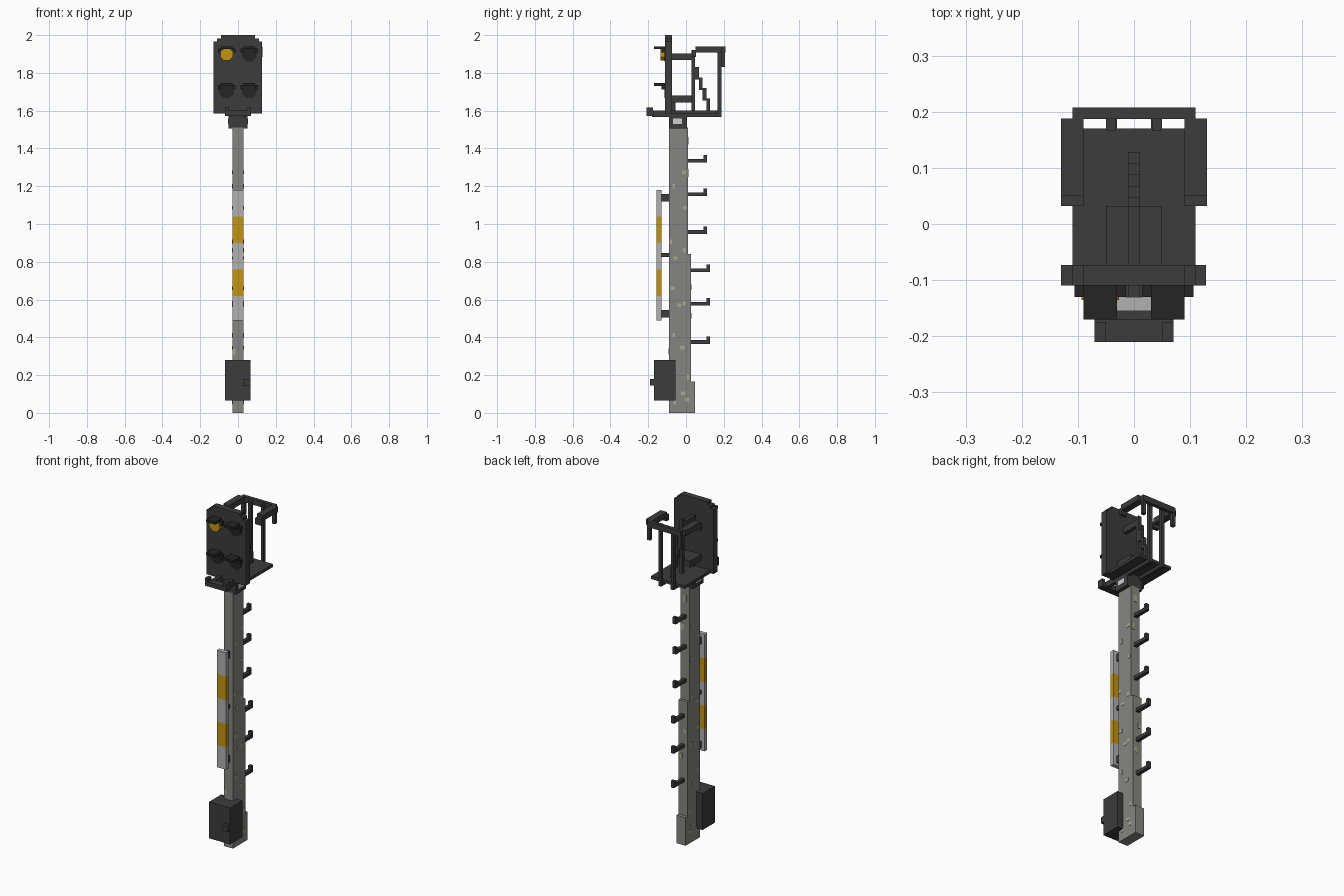
import bpy
import bmesh
import math
from mathutils import Matrix, Vector

cube = bpy.data.objects.get("Cube")
if cube:
    bpy.data.objects.remove(cube, do_unlink=True)


def material(name, r, g, b):
    m = bpy.data.materials.new(name)
    m.use_nodes = True
    m.diffuse_color = (r, g, b, 1)
    m.node_tree.nodes["Principled BSDF"].inputs["Base Color"].default_value = (r, g, b, 1)
    return m


dark = material("dark_metal", 0.045, 0.045, 0.045)
black = material("black", 0.018, 0.018, 0.018)
grey = material("pole_grey", 0.235, 0.235, 0.22)
light = material("light_grey", 0.44, 0.44, 0.44)
yellow = material("signal_yellow", 0.55, 0.3, 0.006)
lichen = material("pale_lichen", 0.4, 0.4, 0.29)
pale = material("pale_panel", 0.62, 0.62, 0.62)


def finish(name, bm, mat):
    me = bpy.data.meshes.new(name)
    bm.to_mesh(me)
    bm.free()
    me.materials.append(mat)
    ob = bpy.data.objects.new(name, me)
    bpy.context.collection.objects.link(ob)
    return ob


def boxes(name, mat, *ranges):
    """One object from boxes given as (x0, x1), (y0, y1), (z0, z1)."""
    bm = bmesh.new()
    for spans in ranges:
        lo, hi = (Vector(v) for v in zip(*spans))
        mtx = Matrix.Translation((lo + hi) / 2) @ Matrix.Diagonal((hi - lo).to_4d())
        bmesh.ops.create_cube(bm, size=1, matrix=mtx)
    return finish(name, bm, mat)


def both(x0, x1, y, z):
    return ((x0, x1), y, z), ((-x1, -x0), y, z)


def lens(name, mat, x, z, radius, y0, y1):
    bm = bmesh.new()
    mtx = (Matrix.Translation((x, (y0 + y1) / 2, z)) @ Matrix.Rotation(math.pi / 2, 4, 'X')
           @ Matrix.Rotation(math.pi / 8, 4, 'Z'))
    bmesh.ops.create_cone(bm, cap_ends=True, segments=8, radius1=radius, radius2=radius,
                          depth=y1 - y0, matrix=mtx)
    return finish(name, bm, mat)


# Pole, stepped at the back
W = (-0.03, 0.03)
boxes("pole", grey, (W, (-0.09, 0.01), (0, 1.51)))
boxes("pole_lower_back", grey, (W, (0.01, 0.027), (0, 0.84)))
boxes("pole_foot", grey, (W, (0.027, 0.047), (0, 0.165)))

# Lichen patches as thin plates on the pole
spots = [(-0.01, 1.275), (-0.065, 1.2), (-0.005, 1.085), (-0.08, 0.905), (-0.055, 0.82),
         (-0.01, 0.86), (-0.07, 0.66), (-0.01, 0.58), (-0.035, 0.57), (-0.065, 0.41),
         (-0.02, 0.345), (0.01, 0.19), (-0.015, 0.105), (-0.06, 0.06), (0.005, 0.07)]
patches = []
for i, (y, z) in enumerate(spots):
    w, h = (0.007, 0.012) if i % 2 else (0.011, 0.009)
    patches += both(0.03, 0.032, (y - w, y + w), (z - h, z + h))
boxes("lichen_patches", lichen, *patches)
boxes("lichen_front", lichen, ((-0.028, -0.012), (-0.092, -0.09), (0.31, 0.34)))
boxes("lichen_back", lichen,
      *[((x, x + 0.02), (0.01, 0.012), (z, z + 0.04)) for x, z in ((-0.01, 1.42), (0.005, 1.25))],
      *[((x, x + 0.015), (0.027, 0.029), (z, z + 0.03)) for x, z in ((-0.02, 0.65), (0.005, 0.5))])

# Equipment box with latch
boxes("equipment_box", dark, ((-0.07, 0.067), (-0.17, -0.055), (0.065, 0.28)))
boxes("box_latch", dark, ((0.03, 0.067), (-0.19, -0.17), (0.145, 0.18)))

# Striped plate on three brackets
edges = (0.49, 0.62, 0.76, 0.9, 1.04, 1.18)
for i, (z0, z1) in enumerate(zip(edges, edges[1:])):
    boxes(f"plate_band_{i + 1}", yellow if i % 2 else light, (W, (-0.155, -0.13), (z0, z1)))
boxes("plate_brackets", dark,
      *[((-0.01, 0.01), (-0.13, -0.09), (z - h, z + h))
        for z, h in ((0.525, 0.02), (0.835, 0.011), (1.14, 0.02))])

# Climbing pegs with upturned tips
for i, z in enumerate((0.375, 0.578, 0.755, 0.957, 1.157, 1.335)):
    y = 0.027 if i < 3 else 0.01
    boxes(f"climbing_peg_{i + 1}", dark,
          ((-0.01, 0.01), (y, y + 0.1), (z - 0.01, z + 0.01)),
          ((-0.01, 0.01), (y + 0.082, y + 0.1), (z + 0.01, z + 0.03)))

# Collar on the pole top
boxes("collar", dark, ((-0.05, 0.05), (-0.09, 0.005), (1.505, 1.585)))
boxes("collar_panels", pale, *both(0.05, 0.052, (-0.07, -0.02), (1.53, 1.558)))

# Signal head with stepped top
B = (-0.11, -0.073)
boxes("signal_head", dark,
      ((-0.13, 0.128), B, (1.585, 1.965)),
      ((-0.11, 0.11), B, (1.965, 1.983)),
      ((-0.09, 0.09), B, (1.983, 2.0)))

# Lenses and hoods
for z in (1.705, 1.9):
    for x in (-0.06, 0.06):
        lit = z > 1.8 and x < 0
        tag = f"{'upper' if z > 1.8 else 'lower'}_{'right' if x < 0 else 'left'}"
        if lit:
            lens("lens_" + tag, yellow, x, z - 0.002, 0.036, -0.135, -0.11)
        else:
            lens("lens_" + tag, black, x, z, 0.042, -0.114, -0.11)
        boxes("hood_" + tag, black,
              ((x - 0.03, x + 0.03), (-0.17, -0.11), (z + 0.026, z + 0.041)),
              ((x - 0.046, x - 0.03), (-0.13, -0.11), (z + 0.008, z + 0.03)),
              ((x + 0.03, x + 0.046), (-0.13, -0.11), (z + 0.008, z + 0.03)))

# Platform with joists and front rail
boxes("platform", dark, ((-0.11, 0.11), (-0.075, 0.17), (1.585, 1.602)))
boxes("platform_joists", dark, *both(0.03, 0.05, (-0.18, 0.187), (1.567, 1.601)))
boxes("front_rail", dark,
      ((-0.07, 0.07), (-0.21, -0.17), (1.572, 1.6)),
      *both(0.05, 0.07, (-0.21, -0.175), (1.6, 1.617)))

# Head supports behind, with stepped brace
C = (-0.01, 0.01)
boxes("lower_support", dark, ((-0.05, 0.05), (-0.073, 0.032), (1.642, 1.68)))
boxes("support_foot", dark, (C, (-0.073, -0.055), (1.6, 1.642)))
boxes("upper_support", dark, (C, (-0.073, 0.03), (1.867, 1.902)))
boxes("support_post", dark, (C, (0.03, 0.048), (1.6, 1.92)))
boxes("stepped_brace", dark,
      *[(C, (0.048 + 0.02 * i, 0.068 + 0.02 * i), (1.765 - 0.055 * i, 1.83 - 0.055 * i))
        for i in range(4)])

# Guard rail on two rear posts
R = (1.907, 1.94)
boxes("guard_rail", dark,
      ((-0.11, 0.11), (0.187, 0.208), R),
      *both(0.09, 0.13, (0.05, 0.188), R),
      *both(0.09, 0.13, (0.032, 0.052), (1.885, 1.922)))
boxes("guard_rail_drops", dark, *both(0.09, 0.11, (0.187, 0.206), (1.83, 1.907)))
boxes("rear_posts", dark, *both(0.032, 0.05, (0.167, 0.187), (1.6, 1.93)))
